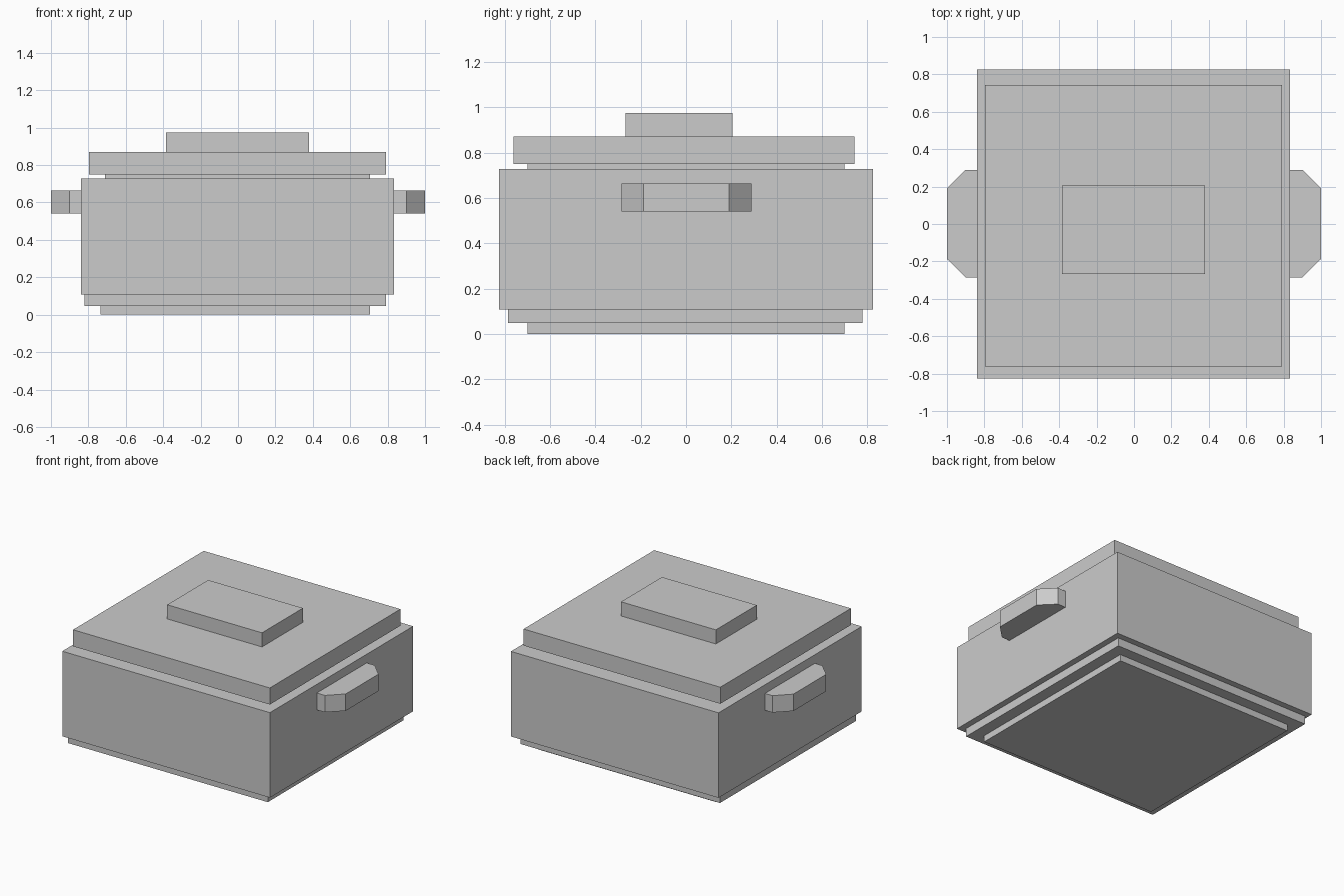
import bpy

if "Cube" in bpy.data.objects:
    bpy.data.objects.remove(bpy.data.objects["Cube"])


def prism(name, outline, z0, z1):
    """Extrude a counter-clockwise xy outline from z0 to z1."""
    n = len(outline)
    verts = [(x, y, z) for z in (z0, z1) for x, y in outline]
    faces = [tuple(reversed(range(n))), tuple(range(n, 2 * n))]
    faces += [(i, (i + 1) % n, n + (i + 1) % n, n + i) for i in range(n)]
    mesh = bpy.data.meshes.new(name)
    mesh.from_pydata(verts, [], faces)
    obj = bpy.data.objects.new(name, mesh)
    bpy.context.collection.objects.link(obj)
    return obj


def slab(name, x0, x1, y0, y1, z0, z1):
    return prism(name, [(x0, y0), (x1, y0), (x1, y1), (x0, y1)], z0, z1)


# Stacked pot and lid, bottom to top
slab("base_foot", -0.735, 0.705, -0.70, 0.70, 0.0, 0.047)
slab("base_step", -0.82, 0.79, -0.785, 0.78, 0.047, 0.107)
slab("pot_body", -0.84, 0.835, -0.825, 0.825, 0.107, 0.727)
slab("lid_neck", -0.71, 0.705, -0.70, 0.70, 0.727, 0.75)
slab("lid", -0.797, 0.79, -0.762, 0.743, 0.75, 0.871)
slab("lid_knob", -0.385, 0.38, -0.266, 0.206, 0.871, 0.974)

# Side handles with chamfered outer corners
profile = [(0.83, -0.285), (0.90, -0.285), (1.0, -0.187),
           (1.0, 0.19), (0.90, 0.29), (0.83, 0.29)]
prism("right_handle", profile, 0.541, 0.664)
prism("left_handle", [(-x, y) for x, y in reversed(profile)], 0.541, 0.664)
